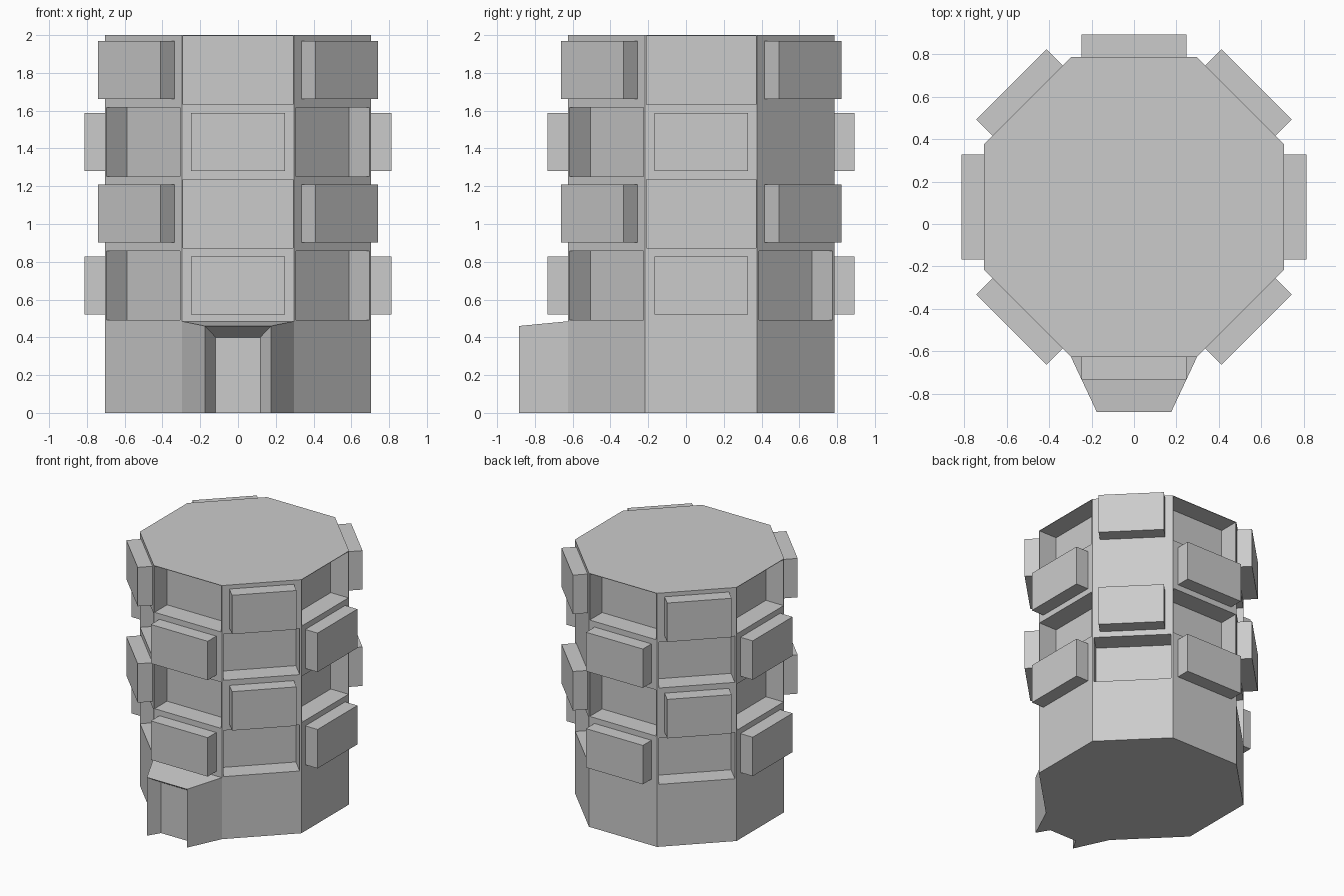
import bpy, bmesh
from math import cos, sin, pi

if "Cube" in bpy.data.objects:
    bpy.data.objects.remove(bpy.data.objects["Cube"])

CY = 0.08                                   # tower axis offset in y
A, H = 0.705, 0.297                         # half width of octagon, half side length
LEVELS = [0.49, 0.87, 1.25, 1.63]           # floor heights of the four storeys


def to_object(name, bm):
    bmesh.ops.recalc_face_normals(bm, faces=bm.faces)
    mesh = bpy.data.meshes.new(name)
    bm.to_mesh(mesh)
    bm.free()
    ob = bpy.data.objects.new(name, mesh)
    bpy.context.collection.objects.link(ob)
    return ob


def add_slab(bm, side, r0, r1, hw, z0, z1):
    """Box on octagon side, reaching from radius r0 to r1."""
    a = side * pi / 4
    vs = bmesh.ops.create_cube(bm, size=1)["verts"]
    for v in vs:
        r = r1 if v.co.x > 0 else r0
        t = hw if v.co.y > 0 else -hw
        z = z1 if v.co.z > 0 else z0
        v.co = (r * cos(a) - t * sin(a), r * sin(a) + t * cos(a) + CY, z)


# Octagonal tower body
bm = bmesh.new()
outline = [(A, -H), (A, H), (H, A), (-H, A), (-A, H), (-A, -H), (-H, -A), (H, -A)]
base = bm.faces.new([bm.verts.new((x, y + CY, 0)) for x, y in outline])
ext = bmesh.ops.extrude_face_region(bm, geom=[base], use_keep_orig=True)
for v in ext["geom"]:
    if isinstance(v, bmesh.types.BMVert):
        v.co.z = 2
tower = to_object("tower_body", bm)

# Window recesses and projecting bays alternate in a checkerboard
cut = bmesh.new()
for side in range(8):
    diagonal = side % 2
    face_r = 0.709 if diagonal else A
    bay_hw, rec_hw = (0.234, 0.276) if diagonal else (0.248, 0.29)
    for i, z in enumerate(LEVELS):
        if (i + diagonal) % 2 == 0:
            bay = bmesh.new()
            add_slab(bay, side, face_r - 0.002, face_r + 0.107, bay_hw, z + 0.031, z + 0.338)
            to_object(f"bay_{side}_{i}", bay)
        elif (side, i) != (1, 2):           # one back-right recess is absent
            add_slab(cut, side, face_r - 0.155, face_r + 0.05, rec_hw, z + 0.002, z + 0.366)
cutter = to_object("recess_cutter", cut)
cutter.hide_render = True

mod = tower.modifiers.new("recesses", 'BOOLEAN')
mod.operation = 'DIFFERENCE'
mod.solver = 'EXACT'
mod.object = cutter
bpy.context.view_layer.objects.active = tower
bpy.ops.object.modifier_apply(modifier=mod.name)
bpy.data.objects.remove(cutter)

# Entrance porch: wall ring, front lip, splayed door recess
bm = bmesh.new()
rings = []
for x, y, z in [(H, -0.625, 0.485), (0.175, -0.885, 0.46), (0.118, -0.79, 0.4)]:
    rings.append([bm.verts.new(p) for p in [(-x, y, 0), (-x, y, z), (x, y, z), (x, y, 0)]])
for a, b in zip(rings, rings[1:]):
    for k in range(3):
        bm.faces.new([a[k], a[k + 1], b[k + 1], b[k]])
bm.faces.new(rings[2])
bm.faces.new([r[0] for r in rings] + [r[3] for r in reversed(rings)])
to_object("entrance_porch", bm)
